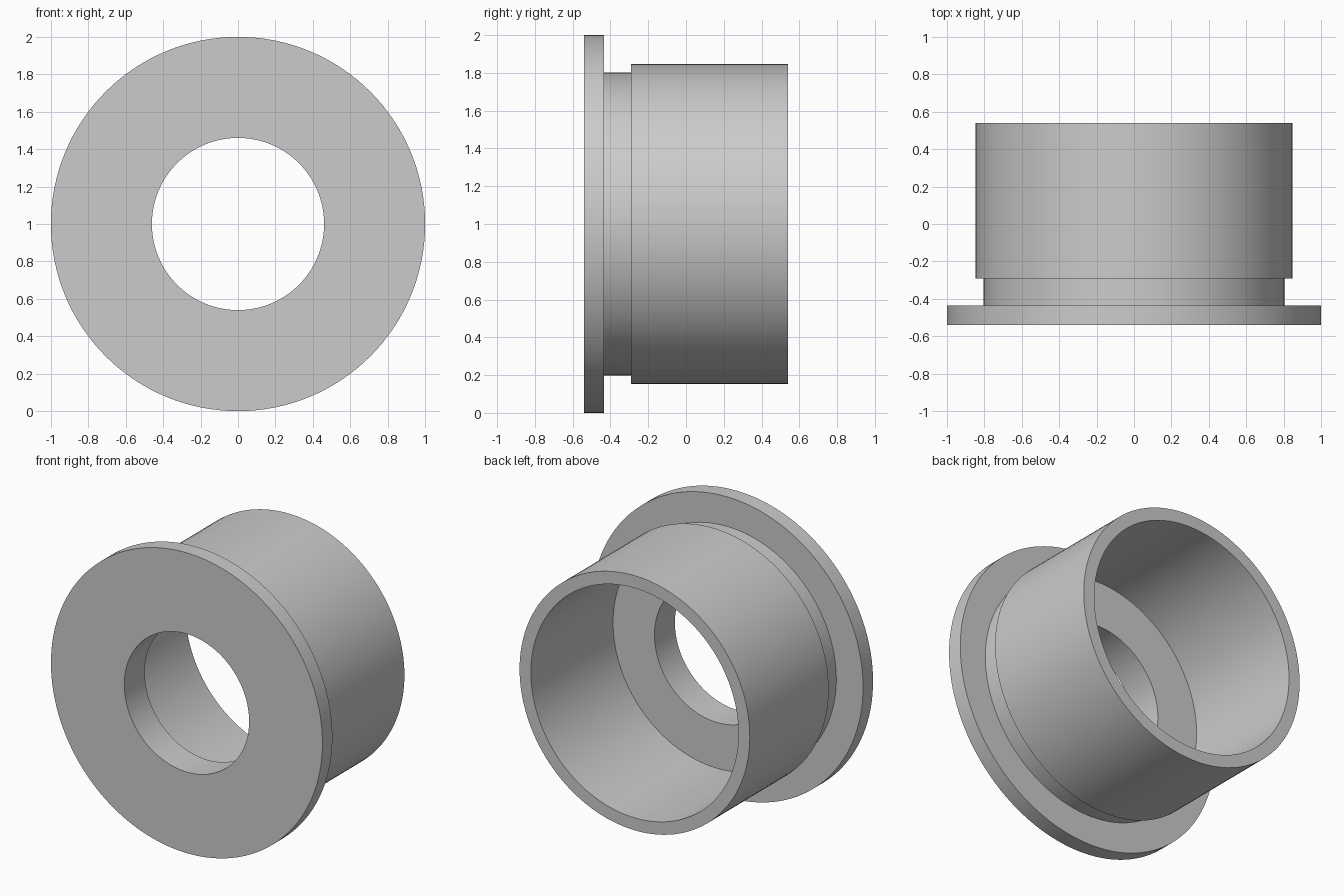
import bpy
import bmesh
import math
from mathutils import Matrix, Vector

cube = bpy.data.objects.get("Cube")
if cube:
    bpy.data.objects.remove(cube, do_unlink=True)

# Plain grey material
grey = bpy.data.materials.new("plain_grey")
grey.use_nodes = True
colour = (0.6, 0.6, 0.6, 1.0)
grey.diffuse_color = colour
grey.node_tree.nodes["Principled BSDF"].inputs["Base Color"].default_value = colour

SEGMENTS = 128
CENTRE = Vector((0, 0, 1))

# Closed cross-section as (radius, y): flange, groove, sleeve, counterbore, hole
profile = [
    (0.46, -0.54), (1.0, -0.54), (1.0, -0.435), (0.803, -0.435),
    (0.803, -0.29), (0.848, -0.29), (0.848, 0.54), (0.765, 0.54),
    (0.765, -0.325), (0.46, -0.325),
]

# Flanged bushing: sweep the section around the y axis
bm = bmesh.new()
rings = []
for step in range(SEGMENTS):
    turn = Matrix.Rotation(math.tau * step / SEGMENTS, 4, 'Y')
    rings.append([bm.verts.new(CENTRE + turn @ Vector((r, y, 0))) for r, y in profile])
for i, ring in enumerate(rings):
    following = rings[(i + 1) % SEGMENTS]
    for j in range(len(profile)):
        k = (j + 1) % len(profile)
        bm.faces.new((ring[j], ring[k], following[k], following[j]))
bmesh.ops.recalc_face_normals(bm, faces=bm.faces)

mesh = bpy.data.meshes.new("flanged_bushing")
bm.to_mesh(mesh)
bm.free()
mesh.materials.append(grey)
bushing = bpy.data.objects.new("flanged_bushing", mesh)
bpy.context.collection.objects.link(bushing)

# Smooth the round walls and keep the rims sharp
bpy.ops.object.select_all(action='DESELECT')
bushing.select_set(True)
bpy.context.view_layer.objects.active = bushing
bpy.ops.object.shade_smooth_by_angle(angle=math.radians(30))
